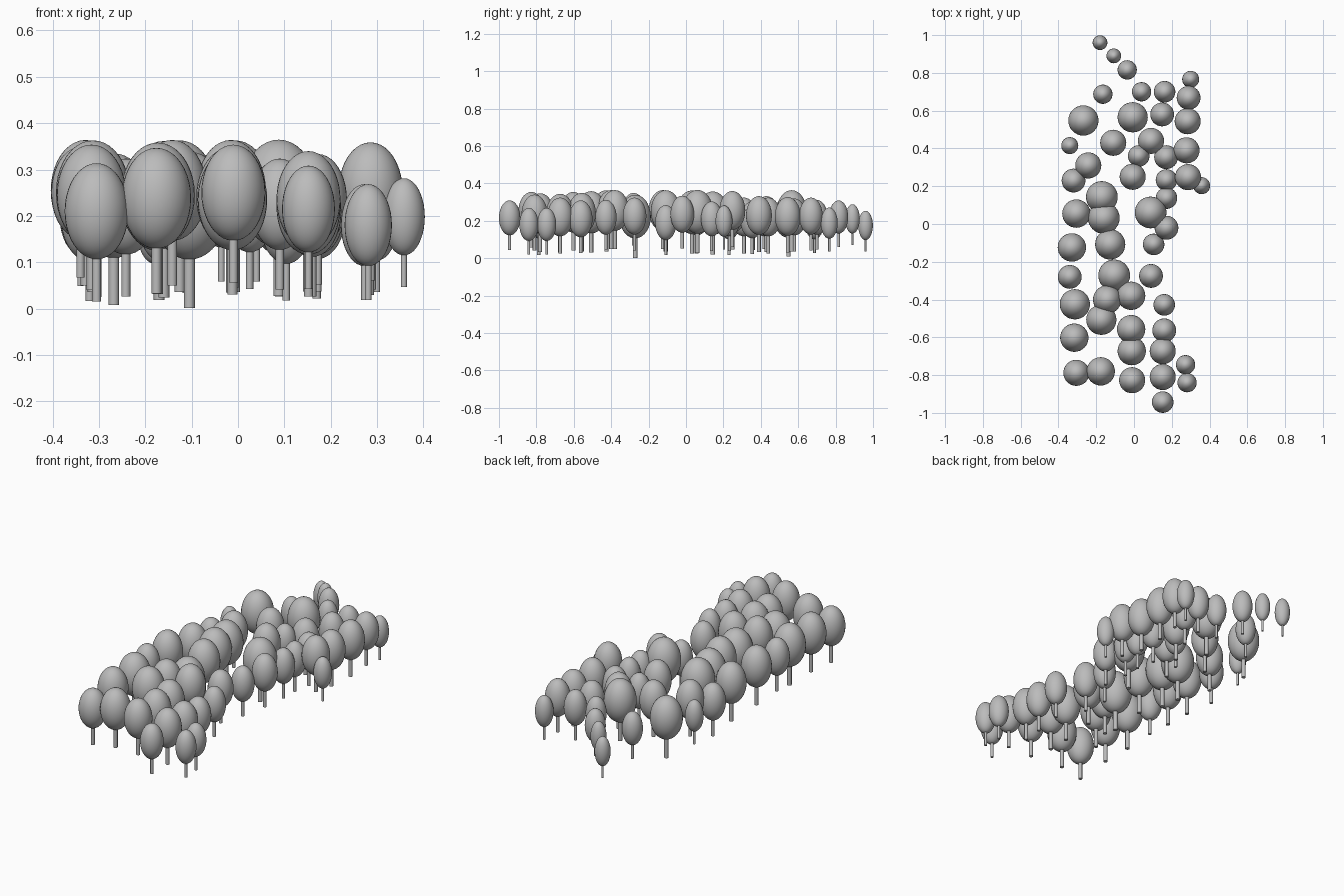
import bpy
import math

cube = bpy.data.objects.get("Cube")
if cube:
    bpy.data.objects.remove(cube, do_unlink=True)


def make_material(name, colour):
    material = bpy.data.materials.new(name)
    material.use_nodes = True
    material.diffuse_color = colour
    material.node_tree.nodes["Principled BSDF"].inputs["Base Color"].default_value = colour
    return material


grey = make_material("plain grey", (0.5, 0.5, 0.5, 1))


def take_mesh(name):
    """Finish the active primitive and keep only its mesh as a shared template."""
    bpy.ops.object.shade_smooth_by_angle(angle=math.radians(40))
    template = bpy.context.object
    mesh = template.data
    mesh.name = name
    mesh.materials.append(grey)
    mesh.use_fake_user = True
    bpy.data.objects.remove(template, do_unlink=True)
    mesh.use_fake_user = False
    return mesh


# Shared unit shapes: a round crown and a straight stem
bpy.ops.mesh.primitive_uv_sphere_add(segments=32, ring_count=20, radius=1)
crown_mesh = take_mesh("crown_shape")
bpy.ops.mesh.primitive_cylinder_add(vertices=16, radius=1, depth=1)
stem_mesh = take_mesh("stem_shape")


def place(name, mesh, location, scale):
    part = bpy.data.objects.new(name, mesh)
    part.location = location
    part.scale = scale
    bpy.context.collection.objects.link(part)


def plant(size, radius, spots):
    """Plant trees of one size; spots give x, y and crown centre height in hundredths."""
    half_height = 0.045 + 0.85 * radius
    trunk_length = 0.025 + 0.95 * radius
    trunk_radius = 0.14 * radius
    for number, spot in enumerate(spots, start=1):
        x, y, z = (value / 100 for value in spot)
        place(f"{size}_tree_crown_{number}", crown_mesh, (x, y, z),
              (radius, radius, half_height))
        # The trunk runs from the ground up into the crown
        foot = z - half_height - trunk_length
        top = z - half_height / 2
        place(f"{size}_tree_trunk_{number}", stem_mesh, (x, y, (foot + top) / 2),
              (trunk_radius, trunk_radius, top - foot))


# Saplings at the tips of the grove
plant("sapling", 0.039, [(-18, 96, 17.5), (-10.7, 89, 21)])
plant("tiny", 0.045, [(30, 76.6, 18.7), (-34, 41.5, 20), (35.8, 20.3, 19.8)])
plant("small", 0.051, [(-3.6, 81.6, 22), (-16.5, 68.7, 19), (4, 70, 22),
                       (27.3, -74.5, 18), (28.1, -84, 18)])

# Slim trees along the inner edge
plant("slim", 0.057, [(16.2, 70, 21.8), (2.5, 36, 21.5), (17.2, 23.3, 21),
                      (17.2, 13.7, 21), (15.2, -94.3, 21.5), (16, -42.8, 21.8),
                      (10.4, -10.8, 19)])

# Medium trees
plant("medium", 0.063, [(28.9, 66.8, 22.5), (14.9, 58, 22), (17, 35.4, 20.5),
                        (-32, 23, 20), (17.2, -2, 23.5), (-34, -28, 25),
                        (9, -27.5, 22.5), (16, -56.3, 21)])

# Full trees
plant("full", 0.069, [(28.4, 54.4, 22.3), (-11, 43, 22.8), (9, 44, 22),
                      (27.8, 39, 22.8), (-0.7, 25, 24), (-24.2, 31, 22),
                      (28.6, 24.8, 25.5), (15.2, -67.3, 22), (15.2, -81, 23.6),
                      (-1, -82.7, 25), (-30.5, -78.8, 21)])

# Broad trees
plant("broad", 0.075, [(-30.5, 5.5, 23), (-32.9, -12.4, 25.5), (-1.5, -38, 25.5),
                       (-14.2, -40, 25.5), (-31.6, -60.2, 24.5), (-1.5, -55.7, 24),
                       (-1.2, -67.3, 23.5), (-17.6, -78, 23.8)])

# Largest trees in the heart of the grove
plant("large", 0.08, [(-26.8, 54.8, 22.2), (-0.7, 56.5, 25), (-12.6, -10.8, 25),
                      (-31.3, -42.5, 25), (-17.3, -50.7, 24.5)])
plant("giant", 0.084, [(-17, 14.3, 24), (-16, 3.2, 24.5), (8.8, 6.1, 24.8),
                       (-10.5, -27.2, 22.2)])
